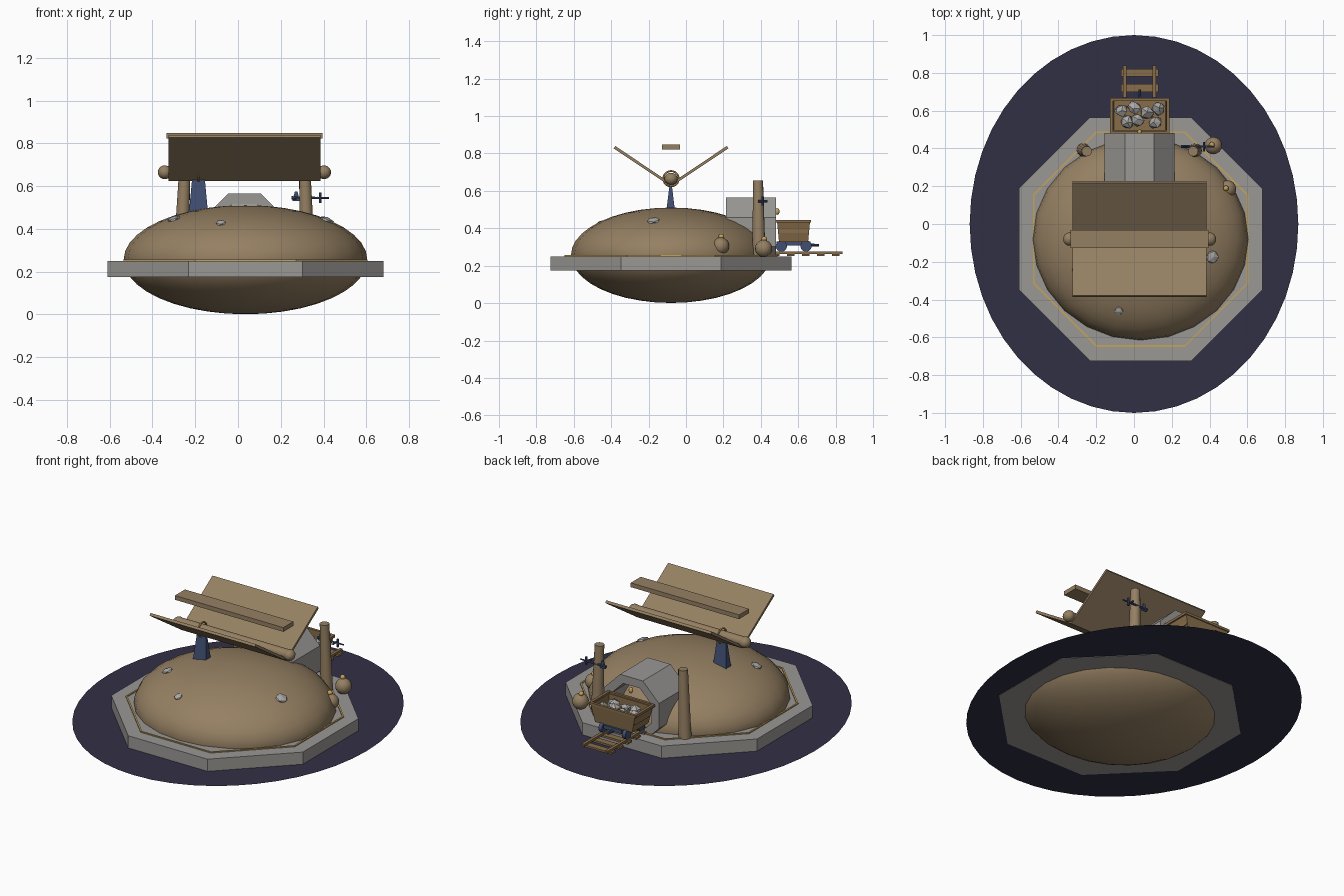
import bpy, bmesh, math, random
from mathutils import Vector, Matrix

if "Cube" in bpy.data.objects:
    bpy.data.objects.remove(bpy.data.objects["Cube"])

random.seed(4)
CX, CY = 0.035, -0.08          # centre of the platform and dome


def mat(name, r, g, b):
    m = bpy.data.materials.new(name)
    m.diffuse_color = (r, g, b, 1)
    m.use_nodes = True
    m.node_tree.nodes["Principled BSDF"].inputs["Base Color"].default_value = m.diffuse_color
    return m


TAN = mat("tan clay", .30, .215, .123)
WOOD = mat("brown wood", .245, .155, .07)
GREY = mat("grey stone", .325, .315, .30)
NAVY = mat("dark navy", .031, .029, .060)
BLUE = mat("blue metal", .052, .078, .17)
GOLD = mat("gold", .55, .36, .11)
ROCK = mat("pale rock", .40, .395, .385)


def finish(bm, name, m, smooth=False):
    bmesh.ops.recalc_face_normals(bm, faces=bm.faces)
    me = bpy.data.meshes.new(name)
    bm.to_mesh(me)
    bm.free()
    me.materials.append(m)
    o = bpy.data.objects.new(name, me)
    bpy.context.collection.objects.link(o)
    if smooth:
        bpy.context.view_layer.objects.active = o
        o.select_set(True)
        bpy.ops.object.shade_smooth_by_angle(angle=math.radians(40))
        o.select_set(False)
    return o


def box(name, lo, hi, m):
    lo, hi = Vector(lo), Vector(hi)
    bm = bmesh.new()
    bmesh.ops.create_cube(bm, size=1, matrix=Matrix.Translation((lo + hi) / 2)
                          @ Matrix.Diagonal((*(hi - lo), 1)))
    return finish(bm, name, m)


def ball(name, c, r, m, seg=16, rings=12):
    bm = bmesh.new()
    bmesh.ops.create_uvsphere(bm, u_segments=seg, v_segments=rings, radius=1,
                              matrix=Matrix.Translation(c) @ Matrix.Diagonal((*r, 1)))
    return finish(bm, name, m, True)


def rod(name, a, b, r1, r2, m, seg=12):
    a, b = Vector(a), Vector(b)
    d = b - a
    bm = bmesh.new()
    bmesh.ops.create_cone(bm, cap_ends=True, segments=seg, radius1=r1, radius2=r2, depth=d.length,
                          matrix=Matrix.Translation((a + b) / 2)
                          @ d.to_track_quat('Z', 'Y').to_matrix().to_4x4())
    return finish(bm, name, m, True)


def frustum(name, c, bottom, top, z0, z1, m, wall=0, depth=0):
    """Tapered block, optionally hollowed from the top."""
    bm = bmesh.new()
    rings = [[bm.verts.new((c[0] + sx * h[0], c[1] + sy * h[1], z))
              for sx, sy in ((-1, -1), (1, -1), (1, 1), (-1, 1))]
             for h, z in ((bottom, z0), (top, z1))]
    bm.faces.new(rings[0])
    lid = bm.faces.new(rings[1])
    for i in range(4):
        j = (i + 1) % 4
        bm.faces.new((rings[0][i], rings[0][j], rings[1][j], rings[1][i]))
    bmesh.ops.recalc_face_normals(bm, faces=bm.faces)
    if wall:
        bmesh.ops.inset_region(bm, faces=[lid], thickness=wall)
        ext = bmesh.ops.extrude_face_region(bm, geom=[lid])
        vs = [v for v in ext["geom"] if isinstance(v, bmesh.types.BMVert)]
        bmesh.ops.delete(bm, geom=[lid], context='FACES_ONLY')
        bmesh.ops.translate(bm, verts=vs, vec=(0, 0, -depth))
    return finish(bm, name, m)


def octagon_ring(name, c, r_out, r_in, lo, hi, m, upright=False):
    """Octagonal tube given by apothems, standing or lying along y."""
    bm = bmesh.new()
    rows = []
    for ap, t in ((r_out, lo), (r_out, hi), (r_in, hi), (r_in, lo)):
        R = ap / math.cos(math.pi / 8)
        row = []
        for k in range(8):
            a = (k + .5) * math.pi / 4
            u, v = c[0] + R * math.cos(a), c[1] + R * math.sin(a)
            row.append(bm.verts.new((u, t, v) if upright else (u, v, t)))
        rows.append(row)
    for i in range(4):
        for k in range(8):
            p, q, n = rows[i], rows[(i + 1) % 4], (k + 1) % 8
            bm.faces.new((p[k], p[n], q[n], q[k]))
    return finish(bm, name, m)


# ground disc
bm = bmesh.new()
bmesh.ops.create_circle(bm, cap_ends=True, segments=48, radius=1,
                        matrix=Matrix.Translation((0, 0, .176)) @ Matrix.Diagonal((.87, 1, 1, 1)))
finish(bm, "ground_disc", NAVY)

# platform, trim and dome
octagon_ring("platform", (CX, CY), .645, .44, .174, .25, GREY)
octagon_ring("gold_trim", (CX, CY), .570, .561, .249, .256, GOLD)
ball("dome", (CX, CY, .256), (.57, .535, .255), TAN, 24, 20)

# pale stones set on the dome surface
for i, (x, y, r) in enumerate(((-.08, -.46, .026), (.415, -.175, .038),
                               (-.30, -.25, .034))):
    u, v = (x - CX) / .57, (y - CY) / .535
    z = .256 + .255 * math.sqrt(1 - u * u - v * v)
    n = Vector((u / .57, v / .535, (z - .256) / .255 ** 2)).normalized()
    bm = bmesh.new()
    bmesh.ops.create_icosphere(bm, subdivisions=1, radius=r,
                               matrix=Matrix.Translation((x, y, z))
                               @ n.to_track_quat('Z', 'Y').to_matrix().to_4x4()
                               @ Matrix.Diagonal((1, 1, .4, 1)))
    finish(bm, f"dome_stone_{i}", ROCK)

# V-shaped trough of two tilted panels
for side, name in ((-1, "front_panel"), (1, "rear_panel")):
    bm = bmesh.new()
    ends = []
    for x in (-.325, .385):
        ends.append([bm.verts.new((x, CY + side * dy, z)) for dy, z in
                     ((0, .623), (.307, .827), (.298, .840), (0, .640))])
    bm.faces.new(ends[0])
    bm.faces.new(ends[1])
    for i in range(4):
        j = (i + 1) % 4
        bm.faces.new((ends[0][i], ends[0][j], ends[1][j], ends[1][i]))
    finish(bm, name, TAN)

# rounded log in the trough, bar above, ring and support post
rod("trough_log", (-.34, CY, .665), (.40, CY, .665), .03, .03, TAN, 16)
for x in (-.343, .403):
    ball("log_end", (x, CY, .665), (.032, .035, .032), TAN)
box("top_bar", (-.335, -.128, .822), (.395, -.032, .848), TAN)
bpy.ops.mesh.primitive_torus_add(location=(-.185, CY, .665), rotation=(0, math.pi / 2, 0),
                                 major_radius=.041, minor_radius=.005,
                                 major_segments=24, minor_segments=6)
ring = bpy.context.object
ring.name = "gold_ring"
ring.data.materials.append(GOLD)
frustum("support_post", (-.185, CY - .002), (.045, .026), (.03, .006), .47, .632, BLUE)

# arched stone tunnel at the back
octagon_ring("tunnel", (.03, .38), .185, .135, .215, .482, GREY, True)
ball("tunnel_lamp", (.03, .487, .49), (.013, .013, .018), GOLD, 10, 8)

# leaning pillars
rod("left_pillar", (-.268, .392, .245), (-.25, .385, .655), .036, .027, TAN, 14)
rod("right_pillar", (.325, .39, .245), (.313, .385, .655), .036, .027, TAN, 14)

# blue vane through the right pillar
rod("vane_shaft", (.25, .41, .545), (.425, .41, .545), .008, .004, BLUE, 8)
rod("vane_upright", (.385, .41, .522), (.385, .41, .570), .006, .006, BLUE, 8)
rod("vane_cross", (.37, .385, .545), (.37, .435, .545), .006, .006, BLUE, 8)
frustum("vane_blade", (.272, .41), (.018, .003), (.006, .003), .53, .575, BLUE)

# round pots with gold stoppers
for x, y, z, r in ((.42, .415, .292, .046), (.495, .185, .305, .046)):
    ball("pot", (x, y, z), (r, r, r), TAN)
    ball("pot_stopper", (x - .008, y + .004, z + r + .004), (.015, .015, .015), GOLD, 10, 8)

# rails and sleepers
for x in (-.05, .108):
    box("rail", (x - .009, .46, .262), (x + .009, .838, .276), WOOD)
for k in range(5):
    y = .48 + .08 * k
    box("sleeper", (-.07, y - .02, .251), (.13, y + .02, .263), WOOD)

# cart body with rim
frustum("cart_body", (.03, .575), (.125, .078), (.150, .088), .328, .435, WOOD, .014, .06)
for y in (.483, .660):
    box("cart_rim_end", (-.127, y - .008, .430), (.187, y + .008, .445), WOOD)
for x in (-.120, .180):
    box("cart_rim_side", (x - .008, .483, .430), (x + .008, .660, .445), WOOD)

# wheels, axles, frame and coupler
for y in (.51, .642):
    rod("axle", (-.06, y, .305), (.12, y, .305), .008, .008, BLUE, 8)
    for x in (-.05, .108):
        rod("wheel", (x - .011, y, .305), (x + .011, y, .305), .03, .03, BLUE, 16)
box("cart_frame", (-.03, .485, .308), (.09, .665, .33), BLUE)
rod("coupler", (.03, .66, .31), (.03, .712, .31), .009, .006, BLUE, 8)

# ore in the cart
for x, y in ((-.07, .60), (-.035, .54), (.0, .615), (.07, .59), (.11, .535), (.02, .55), (.13, .61)):
    bm = bmesh.new()
    bmesh.ops.create_icosphere(bm, subdivisions=1, radius=.036,
                               matrix=Matrix.Translation((x, y, .405)))
    for v in bm.verts:
        v.co += Vector([random.uniform(-.006, .006) for _ in range(3)])
    finish(bm, "ore", ROCK)
